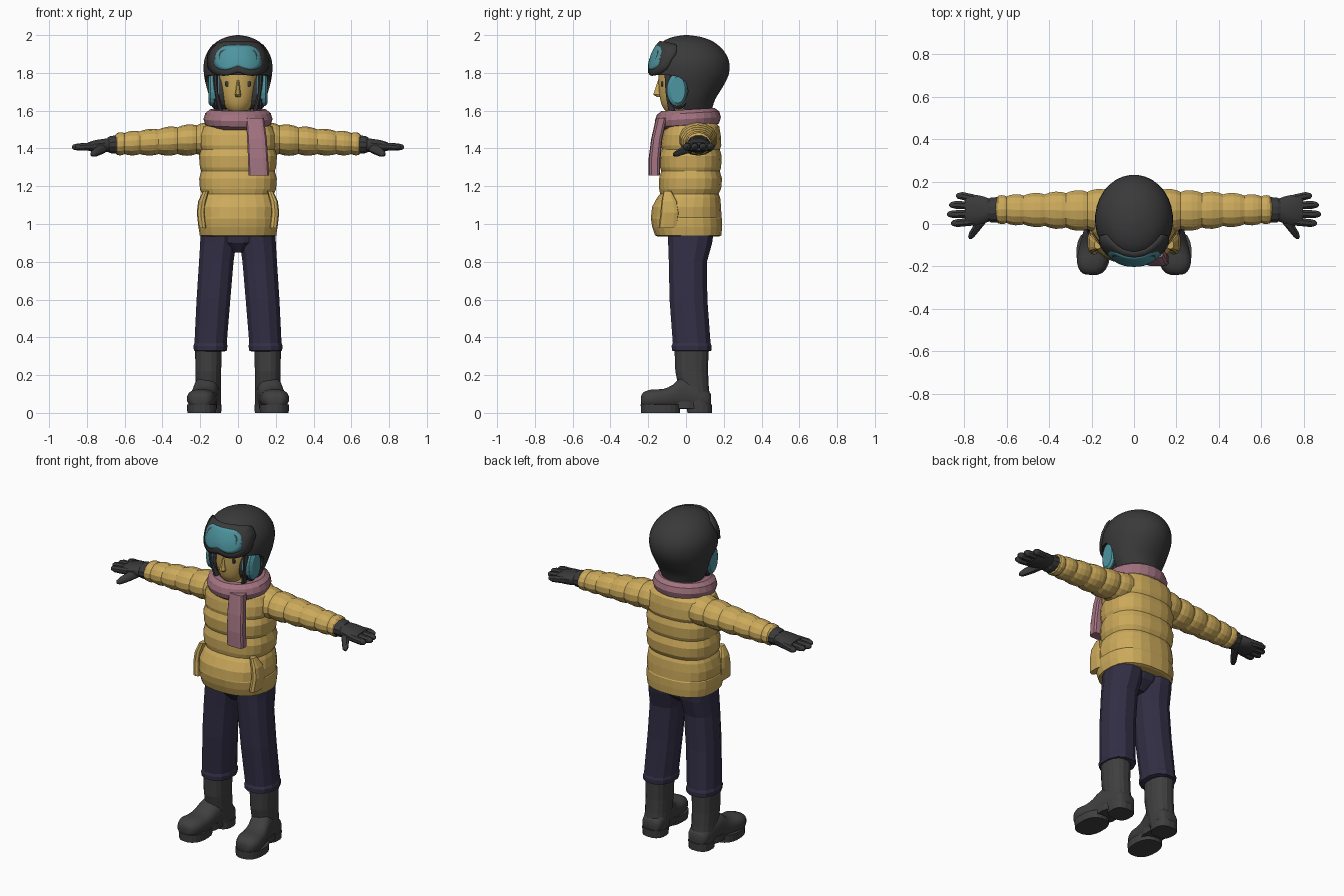
import bpy, bmesh, math
from mathutils import Vector

if "Cube" in bpy.data.objects:
    bpy.data.objects.remove(bpy.data.objects["Cube"])


def material(name, rgb):
    m = bpy.data.materials.new(name)
    m.diffuse_color = (*rgb, 1)
    m.use_nodes = True
    m.node_tree.nodes["Principled BSDF"].inputs["Base Color"].default_value = m.diffuse_color
    return m


YELLOW = material("mustard yellow", (0.60, 0.40, 0.105))
CHARCOAL = material("charcoal", (0.042, 0.042, 0.042))
BOOT = material("boot grey", (0.05, 0.05, 0.05))
NAVY = material("dark navy", (0.032, 0.028, 0.06))
PINK = material("dusty pink", (0.36, 0.17, 0.215))
TEAL = material("goggle teal", (0.075, 0.30, 0.35))


def finish(name, bm, mat, smooth=False, mirror=False):
    bmesh.ops.recalc_face_normals(bm, faces=bm.faces)
    me = bpy.data.meshes.new(name)
    bm.to_mesh(me)
    bm.free()
    me.materials.append(mat)
    ob = bpy.data.objects.new(name, me)
    bpy.context.collection.objects.link(ob)
    if mirror:
        ob.modifiers.new("mirror", "MIRROR")
    if smooth:
        bpy.ops.object.select_all(action='DESELECT')
        ob.select_set(True)
        bpy.context.view_layer.objects.active = ob
        bpy.ops.object.shade_smooth_by_angle(angle=math.radians(40))
    return ob


def refine(rings, sub):
    """Catmull-Rom subdivision of a ring list."""
    out = []
    for i in range(len(rings) - 1):
        p0, p1, p2, p3 = (rings[max(0, min(len(rings) - 1, k))] for k in range(i - 1, i + 3))
        for s in range(sub):
            t = s / sub
            out.append([0.5 * (2 * b + (c - a) * t + (2 * a - 5 * b + 4 * c - d) * t * t
                               + (3 * b - a - 3 * c + d) * t ** 3) for a, b, c, d in zip(p0, p1, p2, p3)])
    return out + [list(rings[-1])]


def sp(v, p):
    return math.copysign(abs(v) ** (2 / p), v)


def loft(name, rings, mat, axis="Z", n=16, p=2.0, sub=1, smooth=False, mirror=False):
    """Superelliptic rings (position, centre a, centre b, radius a, radius b) along an axis."""
    bm = bmesh.new()
    loops = []
    for t, a, b, ra, rb in refine(rings, sub):
        loop = []
        for i in range(n):
            w = 2 * math.pi * (i + 0.5) / n
            u, v = a + ra * sp(math.cos(w), p), b + rb * sp(math.sin(w), p)
            loop.append(bm.verts.new({"Z": (u, v, t), "X": (t, u, v), "Y": (u, t, v)}[axis]))
        loops.append(loop)
    for l0, l1 in zip(loops, loops[1:]):
        for i in range(n):
            j = (i + 1) % n
            bm.faces.new((l0[i], l0[j], l1[j], l1[i]))
    bm.faces.new(loops[0])
    bm.faces.new(loops[-1])
    return finish(name, bm, mat, smooth, mirror)


# Helmet shell, with the face opening cut away
HELMET = [(1.605, 0, .03, .12, .108), (1.66, 0, .025, .147, .13), (1.72, 0, .02, .166, .172),
          (1.79, 0, .021, .181, .206), (1.86, 0, .024, .181, .205), (1.92, 0, .02, .157, .178),
          (1.965, 0, .01, .113, .135), (1.99, 0, .005, .06, .075), (2.0, 0, .003, .008, .01)]
helmet = loft("helmet", HELMET, CHARCOAL, n=32, sub=3)
bm = bmesh.new()
side = [(-.35, 1.79), (-.1, 1.79), (-.04, 1.78), (0, 1.75), (.012, 1.7), (-.01, 1.64), (-.02, 1.5), (-.35, 1.5)]
face = bm.faces.new([bm.verts.new((-.4, y, z)) for y, z in side])
ext = bmesh.ops.extrude_face_region(bm, geom=[face])
bmesh.ops.translate(bm, vec=(.8, 0, 0), verts=[v for v in ext["geom"] if isinstance(v, bmesh.types.BMVert)])
cutter = finish("face_opening_cutter", bm, CHARCOAL)
cutter.hide_render = True
cutter.hide_set(True)
cut = helmet.modifiers.new("face opening", "BOOLEAN")
cut.object, cut.operation, cut.solver = cutter, "DIFFERENCE", "EXACT"
bpy.ops.object.select_all(action='DESELECT')
helmet.select_set(True)
bpy.context.view_layer.objects.active = helmet
bpy.ops.object.modifier_apply(modifier=cut.name)
bpy.ops.object.shade_smooth_by_angle(angle=math.radians(40))

SHELL = refine(HELMET, 6)


def goggle(name, mat, hx, z0, z1, notch, off, thick):
    """Rounded plate with a nose notch, wrapped on the helmet front."""
    bm = bmesh.new()

    def point(r, w):
        x = r * hx * sp(math.cos(w), 3.2)
        s = sp(math.sin(w), 3.2)
        z = (z0 + z1) / 2 + r * s * (z1 - z0) / 2
        if s < 0:
            z -= s * r * notch * math.exp(-(x / .04) ** 2)
        _, _, cy, rx, ry = min(SHELL, key=lambda q: abs(q[0] - z))
        k = next(i for i in range(len(SHELL) - 1) if SHELL[i + 1][0] >= z)
        t = (z - SHELL[k][0]) / (SHELL[k + 1][0] - SHELL[k][0])
        cy, rx, ry = (SHELL[k][i] * (1 - t) + SHELL[k + 1][i] * t for i in (2, 3, 4))
        x = max(-.93 * rx, min(.93 * rx, x))
        return bm.verts.new((x, cy - off - ry * math.sqrt(1 - (x / rx) ** 2), z))

    n = 40
    rings = [[point(r, 2 * math.pi * i / n) for i in range(n)] for r in (.2, .4, .6, .8, 1)]
    bm.faces.new(rings[0])
    for a, b in zip(rings, rings[1:]):
        for i in range(n):
            j = (i + 1) % n
            bm.faces.new((a[i], a[j], b[j], b[i]))
    ob = finish(name, bm, mat, smooth=True)
    m = ob.modifiers.new("thickness", "SOLIDIFY")
    m.thickness, m.offset = thick, 0


# Goggles
goggle("goggle_frame", CHARCOAL, .158, 1.782, 1.962, .022, .006, .018)
goggle("goggle_lens", TEAL, .132, 1.812, 1.945, .026, .013, .008)

# Ear pads and chin straps
loft("ear_liner", [(.06, -.04, 1.705, .06, .095), (.125, -.04, 1.705, .06, .098), (.138, -.035, 1.705, .05, .085)],
     CHARCOAL, "X", 18, mirror=True)
loft("ear_pad", [(.1, -.048, 1.71, .055, .088), (.145, -.048, 1.71, .054, .086), (.157, -.044, 1.71, .04, .07)],
     TEAL, "X", 18, mirror=True)
loft("chin_strap", [(1.80, .12, -.095, .014, .02), (1.70, .115, -.09, .013, .02), (1.60, .092, -.075, .014, .02)],
     CHARCOAL, n=8, sub=3, mirror=True)

# Head, neck and face details
loft("head", [(1.595, 0, -.055, .045, .05), (1.62, 0, -.045, .07, .08), (1.66, 0, -.035, .09, .103),
              (1.72, 0, -.03, .104, .115), (1.82, 0, -.03, .108, .118)], YELLOW, n=20, sub=2, smooth=True)
loft("neck", [(1.5, 0, .03, .075, .07), (1.65, 0, .03, .07, .065)], YELLOW, n=14)
loft("nose", [(1.672, 0, -.142, .012, .012), (1.685, 0, -.146, .019, .03), (1.70, 0, -.146, .014, .024),
              (1.765, 0, -.138, .006, .01)], YELLOW, n=8)
loft("eye", [(-.131, .056, 1.742, .012, .013), (-.122, .056, 1.742, .014, .015)], CHARCOAL, "Y", 10, mirror=True)

# Puffer jacket body
loft("jacket_body", [(.935, 0, .012, .185, .165), (.94, 0, .012, .204, .177), (.985, 0, .006, .211, .186),
                     (1.03, 0, .002, .211, .190), (1.035, 0, .001, .208, .188), (1.09, 0, .003, .212, .184),
                     (1.14, 0, .014, .201, .168), (1.16, 0, .018, .192, .156), (1.185, 0, .022, .203, .165),
                     (1.24, 0, .024, .207, .168), (1.28, 0, .024, .196, .156), (1.30, 0, .024, .203, .163),
                     (1.36, 0, .024, .208, .166), (1.395, 0, .026, .197, .154), (1.415, 0, .028, .204, .16),
                     (1.47, 0, .03, .205, .155), (1.515, 0, .032, .185, .145), (1.545, 0, .032, .14, .12),
                     (1.57, 0, .03, .09, .09)], YELLOW, n=24, p=2.5)

# Padded sleeves: one bulge between each pair of creases
arm = []
creases = [.12, .22, .32, .42, .52, .60, .65]
for x0, x1 in zip(creases, creases[1:]):
    for f, k in ((0, .91), (.2, .99), (.5, 1.03), (.8, .99)):
        x = x0 + (x1 - x0) * f
        t = (x - .12) / .53
        arm.append((x, .062 + .006 * t, 1.452 - .029 * t, (.106 - .04 * t) * k, (.089 - .031 * t) * k))
arm.append((.652, .068, 1.423, .05, .045))
loft("jacket_sleeve", arm, YELLOW, "X", 14, mirror=True)

# Slanted pocket welts
loft("jacket_pocket", [(.98, .188, -.095, .022, .05), (1.06, .197, -.085, .022, .05), (1.12, .19, -.088, .022, .042),
                       (1.175, .17, -.098, .016, .02)], YELLOW, n=10, p=3, mirror=True)

# Scarf: tilted collar ring and hanging tail
bm = bmesh.new()
N, M = 24, 10
grid = []
for i in range(N):
    w = 2 * math.pi * i / N
    row = []
    for j in range(M):
        q = 2 * math.pi * j / M
        d = .05 * math.cos(q)
        y = .01 + (.125 + d) * math.sin(w)
        row.append(bm.verts.new(((.133 + d) * math.cos(w), y, 1.555 + .053 * math.sin(q) + .06 * y)))
    grid.append(row)
for i in range(N):
    for j in range(M):
        a, b = grid[i], grid[(i + 1) % N]
        bm.faces.new((a[j], b[j], b[(j + 1) % M], a[(j + 1) % M]))
finish("scarf_collar", bm, PINK)
loft("scarf_tail", [(1.258, .110, -.168, .055, .031), (1.35, .106, -.166, .054, .032),
                    (1.45, .100, -.155, .053, .030), (1.56, .09, -.13, .048, .03)], PINK, n=12, p=4)

# Gloves: cuff, palm, fingers and thumb
loft("glove_cuff", [(.63, .067, 1.422, .055, .045), (.64, .067, 1.422, .062, .05), (.675, .066, 1.42, .06, .047),
                    (.69, .066, 1.42, .05, .04)], CHARCOAL, "X", 12, mirror=True)
loft("glove_palm", [(.67, .066, 1.42, .05, .038), (.71, .066, 1.416, .066, .036), (.76, .066, 1.412, .074, .032),
                    (.795, .066, 1.41, .066, .022)], CHARCOAL, "X", 12, p=2.4, sub=2, smooth=True, mirror=True)
for i, (y0, y1, tip) in enumerate([(.012, .004, .862), (.048, .046, .88), (.086, .09, .87), (.12, .132, .838)]):
    loft(f"glove_finger_{i + 1}", [(.75, y0, 1.412, .02, .022), (tip - .03, y1, 1.408, .02, .02),
                                   (tip - .008, y1, 1.407, .014, .014), (tip, y1, 1.407, .005, .005)],
         CHARCOAL, "X", 8, smooth=True, mirror=True)
loft("glove_thumb", [(.05, .70, 1.41, .028, .026), (0, .727, 1.395, .027, .026), (-.04, .755, 1.378, .022, .021),
                     (-.06, .766, 1.37, .016, .015), (-.07, .77, 1.367, .006, .006)], CHARCOAL, "Y", 8,
     smooth=True, mirror=True)

# Trousers
loft("trouser_hips", [(.85, 0, .01, .04, .06), (.90, 0, .015, .15, .108), (.98, 0, .02, .19, .125)], NAVY, n=16)
loft("trouser_leg", [(.325, .146, .03, .075, .09), (.33, .146, .03, .09, .108), (.355, .146, .03, .093, .109),
                     (.37, .145, .03, .088, .103), (.60, .130, .013, .092, .103), (.80, .115, .010, .094, .104),
                     (.90, .105, .022, .098, .120), (.98, .100, .025, .100, .128)], NAVY, n=12, p=2.3, mirror=True)

# Boots: shaft, foot and stepped sole
loft("boot_shaft", [(.04, .157, .062, .068, .07), (.14, .157, .04, .068, .082), (.22, .157, .03, .069, .088),
                    (.35, .157, .029, .072, .092)], BOOT, n=16, p=2.3, mirror=True)
loft("boot_foot", [(-.238, .198, .066, .03, .022), (-.225, .198, .07, .054, .04), (-.18, .196, .075, .074, .05),
                   (-.12, .188, .075, .073, .052), (-.07, .18, .085, .068, .065), (-.02, .17, .105, .066, .085),
                   (.06, .158, .09, .068, .07), (.115, .155, .07, .06, .05), (.132, .154, .065, .04, .035)],
     BOOT, "Y", 16, p=2.6, sub=2, smooth=True, mirror=True)
loft("boot_heel", [(0, .156, .072, .068, .066), (.045, .156, .072, .07, .068)], BOOT, n=16, p=2.6, mirror=True)
loft("boot_sole", [(0, .192, -.135, .077, .104), (.045, .192, -.135, .079, .106)], BOOT, n=20, p=2.4, mirror=True)
loft("boot_arch", [(.022, .172, -.02, .062, .08), (.06, .172, -.02, .062, .08)], BOOT, n=12, p=3, mirror=True)
